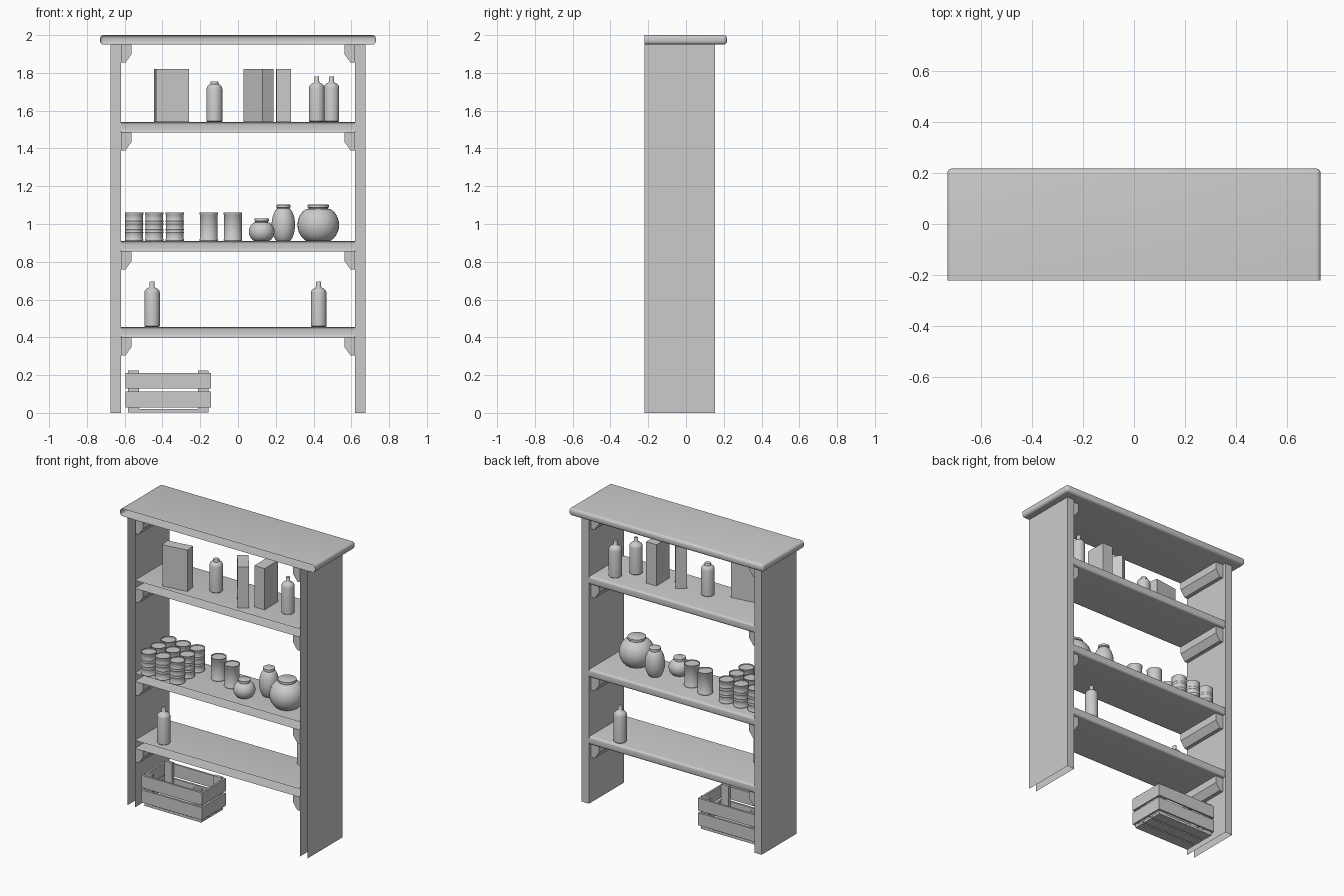
import bpy, bmesh, math
from mathutils import Matrix, Vector

if "Cube" in bpy.data.objects:
    bpy.data.objects.remove(bpy.data.objects["Cube"])


def finish(name, bm, smooth=None):
    bmesh.ops.recalc_face_normals(bm, faces=bm.faces)
    me = bpy.data.meshes.new(name)
    bm.to_mesh(me)
    bm.free()
    ob = bpy.data.objects.new(name, me)
    bpy.context.collection.objects.link(ob)
    if smooth:
        bpy.ops.object.select_all(action='DESELECT')
        ob.select_set(True)
        bpy.context.view_layer.objects.active = ob
        bpy.ops.object.shade_smooth_by_angle(angle=math.radians(smooth))
    return ob


def add_box(bm, lo, hi, rot=0):
    c = [(a + b) / 2 for a, b in zip(lo, hi)]
    s = [b - a for a, b in zip(lo, hi)]
    m = Matrix.Translation(c) @ Matrix.Rotation(rot, 4, 'Z') @ Matrix.Diagonal((*s, 1))
    bmesh.ops.create_cube(bm, size=1, matrix=m)


def board(name, lo, hi, drop, bevel=0, along_x=False):
    """Box without the faces whose normals are in drop; remaining edges may be rounded."""
    bm = bmesh.new()
    add_box(bm, lo, hi)
    bm.normal_update()
    gone = [f for f in bm.faces if any(f.normal.dot(Vector(d)) > 0.9 for d in drop)]
    bmesh.ops.delete(bm, geom=gone, context='FACES')
    if bevel:
        edges = [e for e in bm.edges if not e.is_boundary]
        if along_x:
            edges = [e for e in edges if abs(e.verts[0].co.x - e.verts[1].co.x) > 0.1]
        bmesh.ops.bevel(bm, geom=edges, offset=bevel, segments=4, profile=0.5, affect='EDGES')
    return finish(name, bm, 35 if bevel else None)


def lathe(name, profile, x, y, z, n=24):
    """Revolve (radius, height) points around a vertical axis."""
    bm = bmesh.new()
    rings = []
    for r, h in profile:
        rings.append([bm.verts.new((x + r * math.cos(2 * math.pi * i / n),
                                    y + r * math.sin(2 * math.pi * i / n), z + h)) for i in range(n)])
    for a, b in zip(rings, rings[1:]):
        for i in range(n):
            j = (i + 1) % n
            bm.faces.new((a[i], a[j], b[j], b[i]))
    bm.faces.new(rings[0][::-1])
    bm.faces.new(rings[-1])
    return finish(name, bm, 40)


# Frame: the wall side (-y) is open
WALL, DOWN = (0, -1, 0), (0, 0, -1)
board("top_board", (-0.73, -0.22, 1.95), (0.73, 0.217, 2.0), [WALL], 0.018)
for side, s in (("left", -1), ("right", 1)):
    xs = sorted((s * 0.675, s * 0.62))
    board(side + "_panel", (xs[0], -0.22, 0), (xs[1], 0.154, 1.95), [WALL, DOWN])

SHELVES = [0.455, 0.91, 1.54]
for i, z in enumerate(SHELVES):
    board(f"shelf_{i + 1}", (-0.62, -0.22, z - 0.055), (0.62, 0.152, z), [WALL], 0.014, True)

# Chamfered support rails beneath each shelf and the top
for i, z in enumerate([s - 0.055 for s in SHELVES] + [1.95]):
    for side, s in (("left", -1), ("right", 1)):
        bm = bmesh.new()
        prof = [(0.62, 0), (0.563, 0), (0.563, -0.05), (0.595, -0.095), (0.62, -0.095)]
        f = bm.faces.new([bm.verts.new((s * px, -0.215, z + pz)) for px, pz in prof])
        ext = bmesh.ops.extrude_face_region(bm, geom=[f], use_keep_orig=True)
        vs = [v for v in ext['geom'] if isinstance(v, bmesh.types.BMVert)]
        bmesh.ops.translate(bm, verts=vs, vec=(0, 0.345, 0))
        finish(f"{side}_rail_{i + 1}", bm)

# Bottles
BOTTLE = [(0.037, 0), (0.041, 0.004), (0.041, 0.182), (0.038, 0.193), (0.029, 0.202), (0.017, 0.208),
          (0.013, 0.214), (0.013, 0.238), (0.011, 0.241)]
for i, (x, y, z) in enumerate([(-0.455, -0.145, 0.455), (0.427, 0.095, 0.455),
                               (0.417, -0.06, 1.54), (0.495, 0.05, 1.54)]):
    lathe(f"bottle_{i + 1}", BOTTLE, x, y, z)
lathe("squat_bottle", [(0.038, 0), (0.042, 0.004), (0.042, 0.175), (0.038, 0.188), (0.028, 0.198),
                       (0.021, 0.2), (0.021, 0.211), (0.018, 0.215)], -0.125, -0.055, 1.54)

# Ribbed cans
CAN = [(0.047, 0), (0.049, 0.003), (0.049, 0.008), (0.047, 0.011)]
for k in (0.045, 0.06, 0.09, 0.105):
    CAN += [(0.047, k - 0.005), (0.049, k), (0.047, k + 0.005)]
CAN += [(0.047, 0.139), (0.049, 0.142), (0.049, 0.15), (0.045, 0.15), (0.044, 0.145)]
spots = [(x, y) for x in (-0.55, -0.443, -0.335) for y in (-0.17, -0.065, 0.042)]
for i, (x, y) in enumerate(spots):
    lathe(f"can_{i + 1}", CAN, x, y, 0.91)
# Plain cans
for i, (x, y) in enumerate([(-0.155, 0.015), (-0.027, -0.025)]):
    lathe(f"plain_can_{i + 1}", CAN[:4] + CAN[-5:], x, y, 0.91)


# Lidded jars: rounded body, short neck, flat lid
def jar(name, x, y, r, h, lid):
    body = h - 0.022
    prof = []
    for k in range(13):
        t = math.radians(-58 + 116 * k / 12)
        prof.append((r * math.cos(t) ** 0.85, body * (0.5 + 0.5 * math.sin(t) / math.sin(math.radians(58)))))
    prof += [(lid * 0.9, body + 0.001), (lid * 0.9, h - 0.016), (lid, h - 0.015), (lid, h - 0.002),
             (lid - 0.003, h)]
    lathe(name, prof, x, y, 0.91, 32)


jar("small_jar", 0.125, -0.11, 0.068, 0.12, 0.038)
jar("tall_jar", 0.24, -0.01, 0.062, 0.192, 0.037)
jar("large_jar", 0.425, -0.08, 0.11, 0.192, 0.058)

# Cartons on the top shelf
for i, (cx, cy, w, d, a) in enumerate([(-0.352, -0.145, 0.175, 0.07, 8),
                                       (0.108, -0.10, 0.07, 0.172, 36),
                                       (0.241, -0.043, 0.077, 0.145, 1)]):
    bm = bmesh.new()
    add_box(bm, (cx - w / 2, cy - d / 2, 1.54), (cx + w / 2, cy + d / 2, 1.82), math.radians(a))
    finish(f"carton_{i + 1}", bm)

# Slatted crate on the floor
X0, X1, Y0, Y1, T = -0.595, -0.142, -0.185, 0.075, 0.013
bm = bmesh.new()
for z0, z1 in ((0.028, 0.113), (0.128, 0.212)):
    add_box(bm, (X0 + T, Y0, z0), (X1, Y0 + T, z1))
    add_box(bm, (X0, Y1 - T, z0), (X1 - T, Y1, z1))
    add_box(bm, (X0, Y0, z0), (X0 + T, Y1 - T, z1))
    add_box(bm, (X1 - T, Y0 + T, z0), (X1, Y1, z1))
finish("crate_slats", bm)
bm = bmesh.new()
w = (Y1 - Y0 - 2 * T - 0.02) / 3
for k in range(3):
    y = Y0 + T + k * (w + 0.01)
    add_box(bm, (X0 + T, y, 0.003), (X1 - T, y + w, 0.02))
finish("crate_floor", bm)
bm = bmesh.new()
for x in (X0 + T, X1 - T - 0.058):
    for y in (Y0 + T, Y1 - T - 0.02):
        add_box(bm, (x, y, 0.02), (x + 0.058, y + 0.02, 0.225))
finish("crate_posts", bm)
